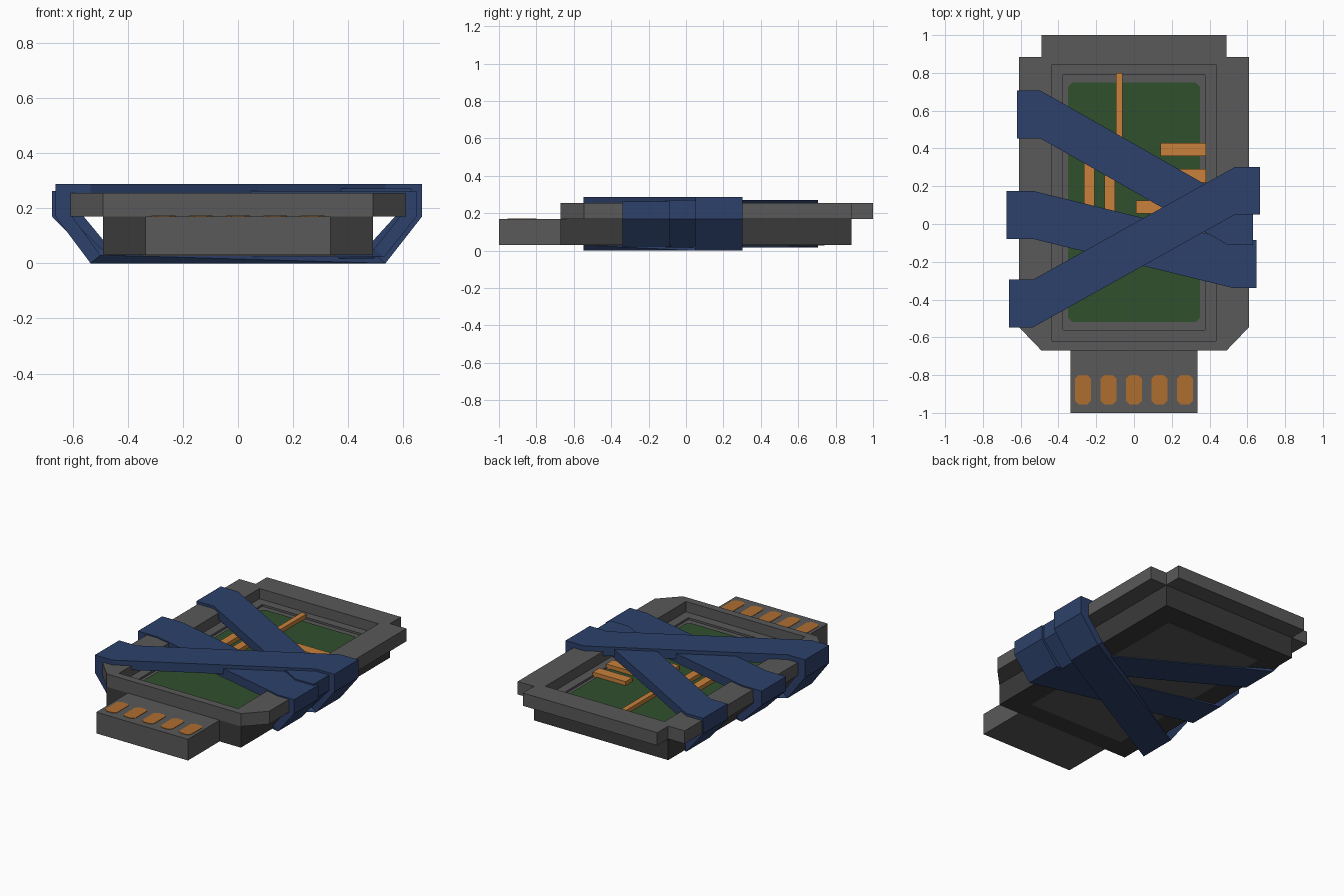
import bpy, bmesh

if "Cube" in bpy.data.objects:
    bpy.data.objects.remove(bpy.data.objects["Cube"])


def material(name, rgb):
    m = bpy.data.materials.new(name)
    m.diffuse_color = (*rgb, 1)
    m.use_nodes = True
    m.node_tree.nodes["Principled BSDF"].inputs["Base Color"].default_value = m.diffuse_color
    return m


GREY = material("grey_shell", (0.10, 0.10, 0.10))
DARK = material("dark_shell", (0.042, 0.042, 0.042))
BLUE = material("blue_band", (0.026, 0.053, 0.147))
GREEN = material("green_board", (0.03, 0.08, 0.026))
COPPER = material("bright_copper", (0.58, 0.22, 0.045))
PAD = material("dull_copper", (0.42, 0.155, 0.03))


def finish(name, bm, mat):
    bmesh.ops.recalc_face_normals(bm, faces=bm.faces)
    mesh = bpy.data.meshes.new(name)
    bm.to_mesh(mesh)
    bm.free()
    mesh.materials.append(mat)
    ob = bpy.data.objects.new(name, mesh)
    bpy.context.collection.objects.link(ob)
    return ob


def plate(name, loops, z0, z1, mat):
    """Extrude flat outlines (first is outer, the rest are holes) from z0 to z1."""
    bm = bmesh.new()
    edges = []
    for loop in loops:
        vs = [bm.verts.new((x, y, z0)) for x, y in loop]
        edges += [bm.edges.new((vs[i - 1], vs[i])) for i in range(len(vs))]
    bmesh.ops.triangle_fill(bm, use_beauty=True, use_dissolve=False, edges=edges)
    ext = bmesh.ops.extrude_face_region(bm, geom=list(bm.faces))
    top = [g for g in ext["geom"] if isinstance(g, bmesh.types.BMVert)]
    bmesh.ops.translate(bm, verts=top, vec=(0, 0, z1 - z0))
    return finish(name, bm, mat)


def rect(x0, x1, y0, y1, c=0.0):
    """Rectangle outline with optional chamfered corners."""
    if not c:
        return [(x0, y0), (x1, y0), (x1, y1), (x0, y1)]
    return [(x0 + c, y0), (x1 - c, y0), (x1, y0 + c), (x1, y1 - c),
            (x1 - c, y1), (x0 + c, y1), (x0, y1 - c), (x0, y0 + c)]


def band(name, xl, xr, bend, yl, yr, width, z0, z1):
    """Closed strap around the body, sheared in y between its two ends."""
    def ring(t):
        def half(x):
            return [(bend, z1 - t), (x - t, z1 - t), (x - t, 0.17), (bend - t * 0.6, z0 + t * 0.5)]
        right = half(xr)
        left = [(-x, z) for x, z in reversed(half(xl))]
        return right + left
    bm = bmesh.new()
    rows = []
    for t in (0, 0.06):
        for dy in (0, width):
            rows.append([bm.verts.new((x, (yr if x > 0 else yl) + dy, z)) for x, z in ring(t)])
    of, ob, nf, nb = rows
    for i in range(len(of)):
        for a, b in ((of, ob), (ob, nb), (nb, nf), (nf, of)):
            bm.faces.new((a[i - 1], a[i], b[i], b[i - 1]))
    # split the slanted straps cleanly into triangles
    bmesh.ops.triangulate(bm, faces=[f for f in bm.faces])
    return finish(name, bm, BLUE)


# Shell: dark lower body, grey upper rim with window, connector tab
plate("lower_body", [rect(-0.49, 0.49, -0.67, 0.885)], 0.03, 0.17, DARK)
half = [(0.49, -0.67), (0.61, -0.545), (0.61, 0.885), (0.49, 0.885), (0.49, 1.0)]
outline = half + [(-x, y) for x, y in reversed(half)]
plate("upper_rim", [outline, rect(-0.435, 0.435, -0.62, 0.845)], 0.17, 0.255, GREY)
plate("connector_tab", [rect(-0.335, 0.335, -1.0, -0.67)], 0.03, 0.17, GREY)
plate("bottom_panel", [rect(-0.35, 0.35, -0.54, 0.74)], 0.027, 0.033, GREY)

# Window floor, inner step and circuit board
plate("window_step", [rect(-0.435, 0.435, -0.62, 0.845),
                      rect(-0.375, 0.375, -0.56, 0.79)], 0.17, 0.187, GREY)
plate("window_floor", [rect(-0.375, 0.375, -0.56, 0.79)], 0.168, 0.174, GREY)
plate("circuit_board", [rect(-0.35, 0.35, -0.52, 0.75, 0.025)], 0.173, 0.179, GREEN)

# Raised copper traces
traces = [(-0.095, -0.06, 0.40, 0.80), (0.14, 0.38, 0.36, 0.43), (0.14, 0.38, 0.22, 0.29),
          (-0.265, -0.21, 0.08, 0.40), (-0.155, -0.10, 0.06, 0.35), (0.01, 0.25, 0.055, 0.125)]
for i, t in enumerate(traces):
    plate(f"copper_trace_{i + 1}", [rect(*t)], 0.175, 0.205, COPPER)

# Contact pads on the tab
for i in range(5):
    x = (i - 2) * 0.135
    plate(f"contact_pad_{i + 1}", [rect(x - 0.043, x + 0.043, -0.955, -0.80, 0.02)], 0.167, 0.173, PAD)

# Three wrapped bands
band("upper_band", 0.62, 0.63, 0.495, 0.453, -0.11, 0.253, 0.018, 0.272)
band("middle_band", 0.675, 0.648, 0.53, -0.08, -0.34, 0.254, 0.022, 0.263)
band("lower_band", 0.662, 0.668, 0.535, -0.547, 0.05, 0.252, 0.0, 0.287)
